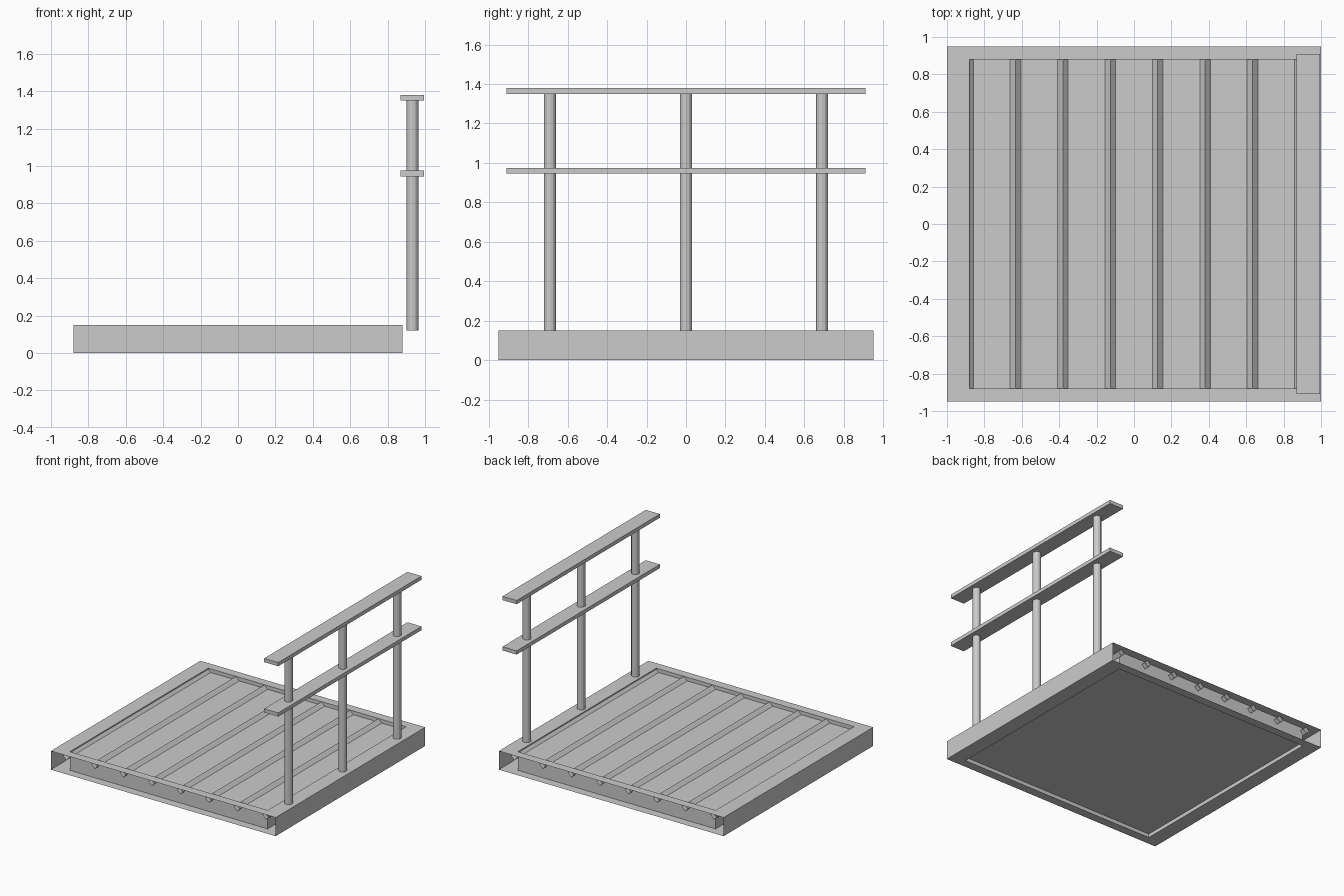
import bpy, bmesh, math
from mathutils import Matrix

if "Cube" in bpy.data.objects:
    bpy.data.objects.remove(bpy.data.objects["Cube"])


def finish(name, bm):
    me = bpy.data.meshes.new(name)
    bm.to_mesh(me)
    bm.free()
    ob = bpy.data.objects.new(name, me)
    bpy.context.collection.objects.link(ob)
    return ob


def box(name, lo, hi, keep=None):
    """Box between two corners; keep(normal) filters which faces stay."""
    bm = bmesh.new()
    bmesh.ops.create_cube(bm, size=1)
    for v in bm.verts:
        v.co = [lo[i] + (v.co[i] + 0.5) * (hi[i] - lo[i]) for i in range(3)]
    if keep:
        bm.normal_update()
        drop = [f for f in bm.faces if not keep(f.normal)]
        bmesh.ops.delete(bm, geom=drop, context='FACES')
    return finish(name, bm)


def prism(name, sides, radius, length, matrix, caps=True):
    bm = bmesh.new()
    bmesh.ops.create_cone(bm, cap_ends=caps, segments=sides, radius1=radius,
                          radius2=radius, depth=length, matrix=matrix)
    return finish(name, bm)


OX, OY, IN, H = 1.0, 0.95, 0.88, 0.15

# Thin sheet frame: top and bottom rings, long outer sides, open at both ends
bm = bmesh.new()
corners = [(-1, -1), (1, -1), (1, 1), (-1, 1)]
outer = [[bm.verts.new((sx * OX, sy * OY, z)) for sx, sy in corners] for z in (0, H)]
inner = [[bm.verts.new((sx * IN, sy * IN, z)) for sx, sy in corners] for z in (0, H)]
for i in range(4):
    j = (i + 1) % 4
    bm.faces.new((outer[1][i], outer[1][j], inner[1][j], inner[1][i]))
    bm.faces.new((outer[0][j], outer[0][i], inner[0][i], inner[0][j]))
    bm.faces.new((inner[0][j], inner[0][i], inner[1][i], inner[1][j]))
    if i % 2:
        bm.faces.new((outer[0][i], outer[0][j], outer[1][j], outer[1][i]))
bmesh.ops.recalc_face_normals(bm, faces=bm.faces[:])
finish("platform_frame", bm)

# Recessed deck surface and underside panel
box("deck_panel", (-IN, -IN, 0.03), (IN, IN, 0.12), lambda n: abs(n.z) > 0.5)

# Diamond-section grip ribs running front to back, open ended
for i in range(8):
    x = (i - 3.5) * 0.2537
    m = Matrix.Translation((x, 0, 0.12)) @ Matrix.Rotation(math.pi / 2, 4, 'X')
    prism("deck_rib", 4, 0.029, 1.83, m, caps=False)

# Railing posts and two flat rails on the right side
for y in (-0.69, 0, 0.69):
    prism("railing_post", 12, 0.031, 1.23, Matrix.Translation((0.933, y, 0.735)))
for name, z in (("middle_rail", 0.945), ("top_rail", 1.35)):
    box(name, (0.87, -0.91, z), (0.995, 0.91, z + 0.03))
